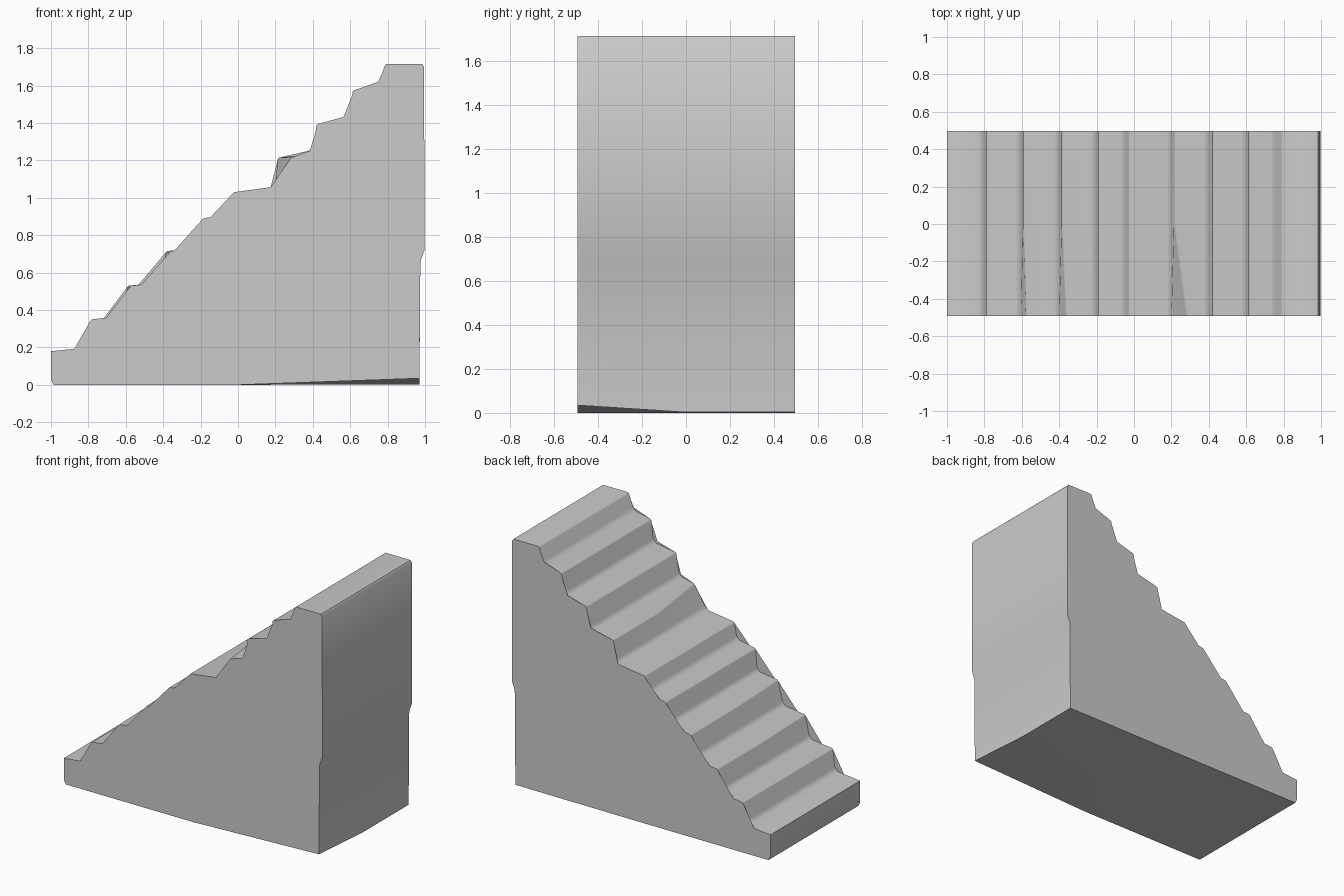
import bpy, bmesh, math

if "Cube" in bpy.data.objects:
    bpy.data.objects.remove(bpy.data.objects["Cube"])

# Each step: foot of riser (x, z), then nose of riser (x, z)
STEPS = [
    (-0.805, 0.20, -0.79, 0.35),
    (-0.605, 0.37, -0.593, 0.53),
    (-0.40, 0.55, -0.387, 0.715),
    (-0.203, 0.735, -0.193, 0.89),
    (-0.045, 0.915, -0.03, 1.03),
    (0.20, 1.06, 0.213, 1.215),
    (0.40, 1.235, 0.42, 1.395),
    (0.60, 1.42, 0.613, 1.575),
    (0.755, 1.60, 0.785, 1.715),
]
# Worn noses on the front side: step index -> x shift of the nose
FRONT_WEAR = {1: 0.015, 2: 0.02, 5: 0.065}


def section(y):
    """Closed stair outline at depth y."""
    front = y < -0.4
    pts = [(-0.985, 0.0), (-1.0, 0.03), (-1.0, 0.18)]
    for i, (x0, z0, x1, z1) in enumerate(STEPS):
        wear = FRONT_WEAR.get(i, 0.0) if front else 0.0
        pts += [(x0 - 0.025, z0 - 0.003), (x0, z0 + 0.022),
                (x1 + wear, z1 - 0.008), (x1 + wear + 0.008, z1)]
    # upright end with a shallow ridge, then the underside
    pts += [(0.985, 1.715), (0.995, 1.70), (0.997, 0.72), (0.975, 0.66),
            (0.97, 0.035 if front else 0.003), (0.0, 0.0)]
    return [(x, y, z) for x, z in pts]


# Staircase block lofted through sections along its width
bm = bmesh.new()
rings = [[bm.verts.new(p) for p in section(y)] for y in (-0.493, 0.0, 0.497)]
for a, b in zip(rings, rings[1:]):
    n = len(a)
    for i in range(n):
        j = (i + 1) % n
        bm.faces.new((a[i], a[j], b[j], b[i]))
caps = [bm.faces.new(rings[0]), bm.faces.new(rings[-1])]
bmesh.ops.triangulate(bm, faces=caps)
bmesh.ops.recalc_face_normals(bm, faces=bm.faces)

mesh = bpy.data.meshes.new("staircase")
bm.to_mesh(mesh)
bm.free()
stairs = bpy.data.objects.new("staircase", mesh)
bpy.context.collection.objects.link(stairs)

# Soft inner corners, crisp noses
bpy.context.view_layer.objects.active = stairs
stairs.select_set(True)
bpy.ops.object.shade_smooth_by_angle(angle=math.radians(50))
